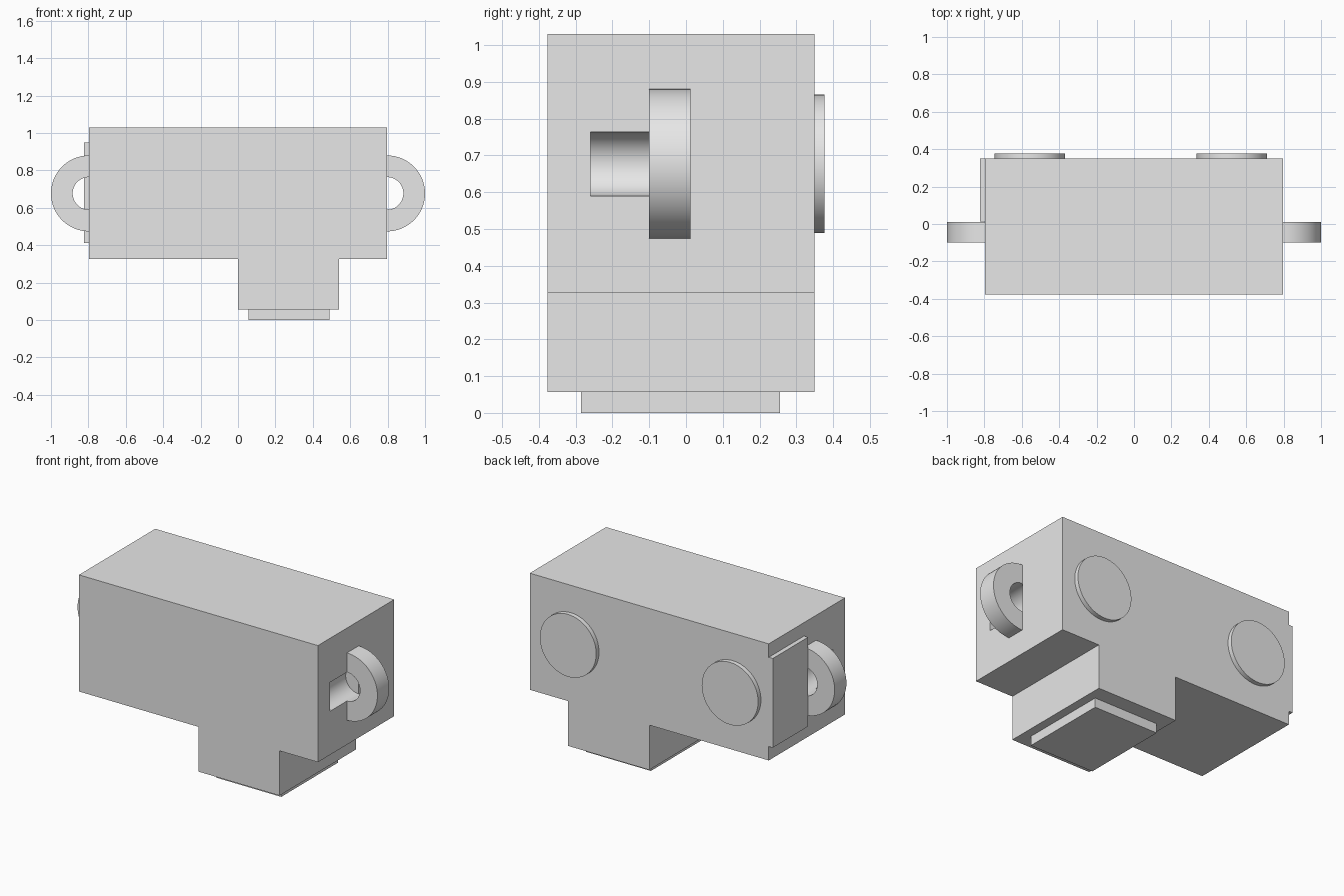
import bpy
import bmesh
import math

cube = bpy.data.objects.get("Cube")
if cube:
    bpy.data.objects.remove(cube, do_unlink=True)

grey = bpy.data.materials.new("light grey")
grey.use_nodes = True
grey.diffuse_color = (0.8, 0.8, 0.8, 1)
grey.node_tree.nodes["Principled BSDF"].inputs["Base Color"].default_value = (0.8, 0.8, 0.8, 1)

FRONT, BACK = -0.377, 0.35
SIDE = 0.797          # half width of the main body
MID_Z = 0.677         # height of the rings and discs
RING_FRONT, RING_BACK = -0.10, 0.012
BORE = 0.087


def extrude_y(name, profile, y0, y1):
    """Solid from an x-z outline swept from y0 to y1."""
    bm = bmesh.new()
    face = bm.faces.new([bm.verts.new((x, y0, z)) for x, z in profile])
    swept = bmesh.ops.extrude_face_region(bm, geom=[face])
    moved = [v for v in swept["geom"] if isinstance(v, bmesh.types.BMVert)]
    bmesh.ops.translate(bm, verts=moved, vec=(0, y1 - y0, 0))
    bmesh.ops.recalc_face_normals(bm, faces=bm.faces)
    mesh = bpy.data.meshes.new(name)
    bm.to_mesh(mesh)
    bm.free()
    obj = bpy.data.objects.new(name, mesh)
    bpy.context.collection.objects.link(obj)
    mesh.materials.append(grey)
    return obj


def rect(x0, x1, z0, z1):
    return [(x0, z0), (x1, z0), (x1, z1), (x0, z1)]


def arc(cx, radius, start, end, steps):
    angles = [start + (end - start) * i / steps for i in range(steps + 1)]
    return [(cx + radius * math.cos(a), MID_Z + radius * math.sin(a)) for a in angles]


def activate(obj):
    bpy.ops.object.select_all(action="DESELECT")
    obj.select_set(True)
    bpy.context.view_layer.objects.active = obj


def smooth(obj):
    activate(obj)
    bpy.ops.object.shade_smooth_by_angle(angle=math.radians(30))


# Main body with the off-centre lower block in one outline
body = extrude_y("body", [
    (-SIDE, 0.327), (0, 0.327), (0, 0.057), (0.541, 0.057),
    (0.541, 0.327), (SIDE, 0.327), (SIDE, 1.03), (-SIDE, 1.03)], FRONT, BACK)

# Foot plate under the lower block
extrude_y("foot_plate", rect(0.055, 0.488, 0, 0.057), -0.285, 0.256)

# Plate on the right side, flush with the back
extrude_y("side_plate", rect(-0.824, -SIDE, 0.411, 0.949), 0.014, BACK)

for side, label in ((1, "left"), (-1, "right")):
    # Rounded recess leading into the ring
    full = arc(side * SIDE, BORE, 0, 2 * math.pi, 64)[:-1]
    cutter = extrude_y(label + "_recess_cutter", full, -0.26, RING_BACK)
    cutter.hide_render = True
    activate(body)
    cut = body.modifiers.new("recess", "BOOLEAN")
    cut.operation = "DIFFERENCE"
    cut.solver = "EXACT"
    cut.object = cutter
    bpy.ops.object.modifier_apply(modifier=cut.name)
    bpy.data.objects.remove(cutter, do_unlink=True)

    # Half ring for a strap
    mid = 0 if side > 0 else math.pi
    a, b = mid - math.pi / 2, mid + math.pi / 2
    outline = arc(side * SIDE, 0.203, a, b, 32) + arc(side * SIDE, BORE, b, a, 32)
    smooth(extrude_y(label + "_ring", outline, RING_FRONT, RING_BACK))

smooth(body)

# Round discs on the back
for label, x in (("left", 0.523), ("right", -0.557)):
    disc = arc(x, 0.188, 0, 2 * math.pi, 64)[:-1]
    smooth(extrude_y(label + "_back_disc", disc, BACK, 0.377))
